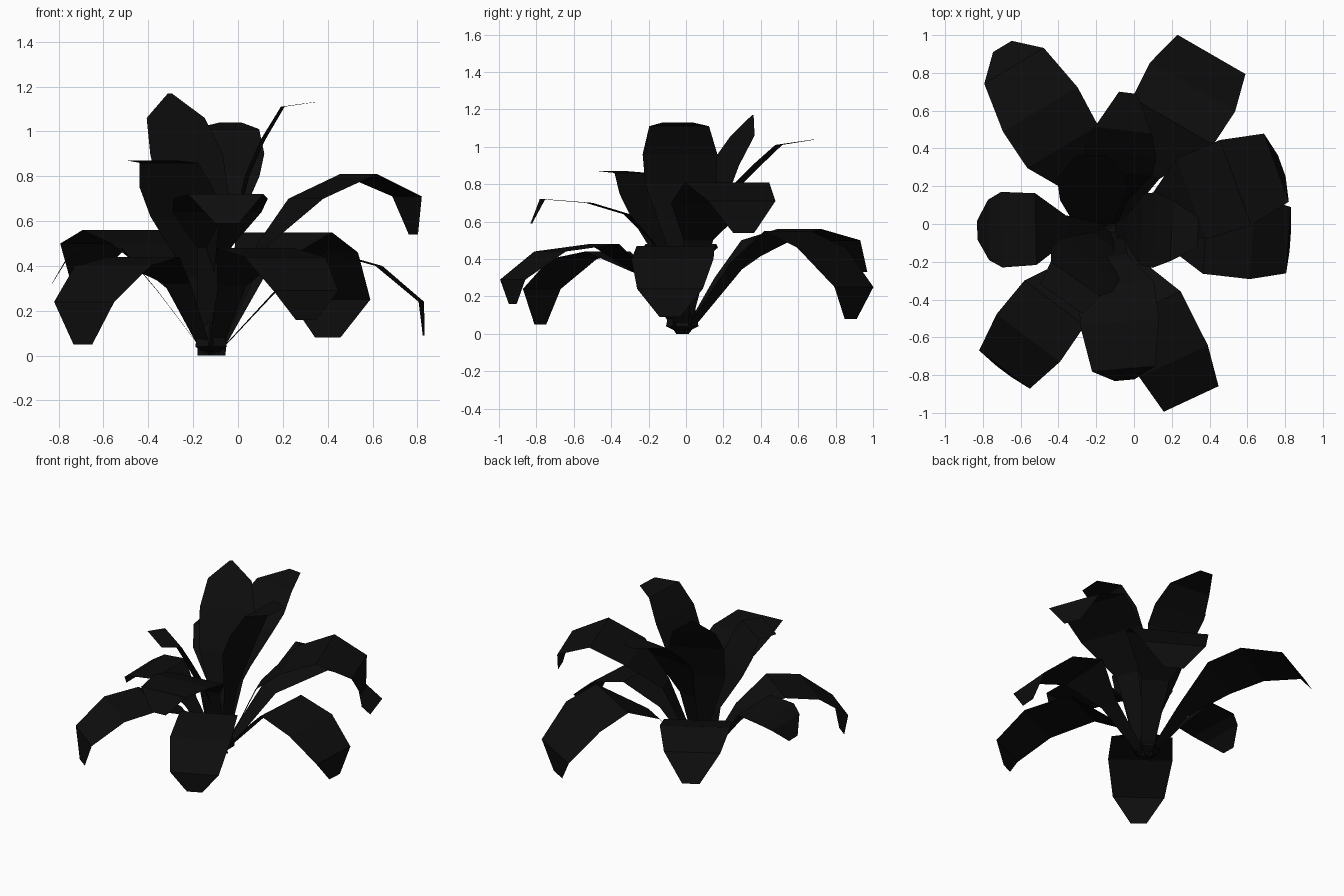
import bpy
import bmesh
from math import radians
from mathutils import Matrix, Vector

cube = bpy.data.objects.get("Cube")
if cube:
    bpy.data.objects.remove(cube, do_unlink=True)

CROWN = Vector((-.12, -.02, 0))

# One near-black foliage colour
black = bpy.data.materials.new("foliage_black")
black.use_nodes = True
colour = (.004, .004, .004, 1)
black.diffuse_color = colour
black.node_tree.nodes["Principled BSDF"].inputs["Base Color"].default_value = colour


def ribbon(name, heading, spine, half_widths):
    """Flat strip along a spine of (reach, height) points, turned to its heading."""
    bm = bmesh.new()
    rows = []
    for (reach, height), half in zip(spine, half_widths):
        rows.append([bm.verts.new((reach, side * half, height)) for side in (-1, 1)])
    for (right, left), (next_right, next_left) in zip(rows, rows[1:]):
        bm.faces.new((right, next_right, next_left, left))
    turn = Matrix.Rotation(radians(heading), 4, "Z")
    bm.transform(Matrix.Translation(CROWN) @ turn)
    mesh = bpy.data.meshes.new(name)
    bm.to_mesh(mesh)
    bm.free()
    mesh.materials.append(black)
    obj = bpy.data.objects.new(name, mesh)
    bpy.context.collection.objects.link(obj)


def leaf(name, heading, width, neck, shoulder, crest, bend, tip,
         stalk_share=.13, tip_share=.25):
    """Leaf with a narrow stalk, a broad blade and a tapered tip."""
    spine = [(.02, 0), neck, shoulder, crest, bend, tip]
    shares = [stalk_share, .35, .95, 1, .8, tip_share]
    ribbon(name, heading, spine, [width * share for share in shares])


# Low drooping leaves on thin stalks
leaf("back_right_leaf", heading=121, width=.23, neck=(.25, .3), shoulder=(.5, .5),
     crest=(.73, .56), bend=(1, .5), tip=(1.12, .33))
leaf("back_left_leaf", heading=60, width=.26, neck=(.35, .38), shoulder=(.65, .55),
     crest=(.86, .46), bend=(1.06, .25), tip=(1.04, .08))
leaf("low_left_leaf", heading=-4, width=.22, neck=(.3, .3), shoulder=(.5, .47),
     crest=(.75, .4), bend=(.94, .24), tip=(.95, .09))
leaf("front_left_leaf", heading=-65, width=.2, neck=(.22, .31), shoulder=(.46, .48),
     crest=(.78, .44), bend=(1, .29), tip=(1, .16))
leaf("front_right_leaf", heading=-127, width=.21, neck=(.25, .32), shoulder=(.5, .44),
     crest=(.73, .4), bend=(.94, .24), tip=(.95, .05))
leaf("right_leaf", heading=181, width=.2, neck=(.24, .29), shoulder=(.4, .48),
     crest=(.58, .46), bend=(.65, .42), tip=(.71, .32))

# Middle arching leaves
leaf("high_left_leaf", heading=20, width=.24, neck=(.25, .5), shoulder=(.45, .7),
     crest=(.7, .81), bend=(.93, .71), tip=(.96, .54))
leaf("front_leaf", heading=-85, width=.21, neck=(.15, .48), shoulder=(.3, .64),
     crest=(.5, .7), bend=(.75, .72), tip=(.81, .59), stalk_share=.3)

# Upright centre leaves
leaf("upright_left_leaf", heading=-3, width=.2, neck=(.08, .45), shoulder=(.16, .8),
     crest=(.23, .96), bend=(.32, 1.11), tip=(.46, 1.13), tip_share=.4)
leaf("upright_back_leaf", heading=83, width=.19, neck=(.15, .5), shoulder=(.3, .8),
     crest=(.4, .9), bend=(.52, 1.01), tip=(.72, 1.04))
leaf("tall_leaf", heading=116, width=.18, neck=(.06, .3), shoulder=(.15, .65),
     crest=(.25, .9), bend=(.36, 1.06), tip=(.42, 1.17), tip_share=.05)
leaf("upright_front_leaf", heading=-125, width=.2, neck=(.08, .35), shoulder=(.2, .62),
     crest=(.27, .75), bend=(.33, .86), tip=(.46, .87), tip_share=.68)

# Small ragged crown where the stalks meet
for step in range(6):
    ribbon("crown_scale", heading=60 * step, spine=[(0, 0), (.08, .04), (.06, .15)],
           half_widths=[.015, .035, .03])
